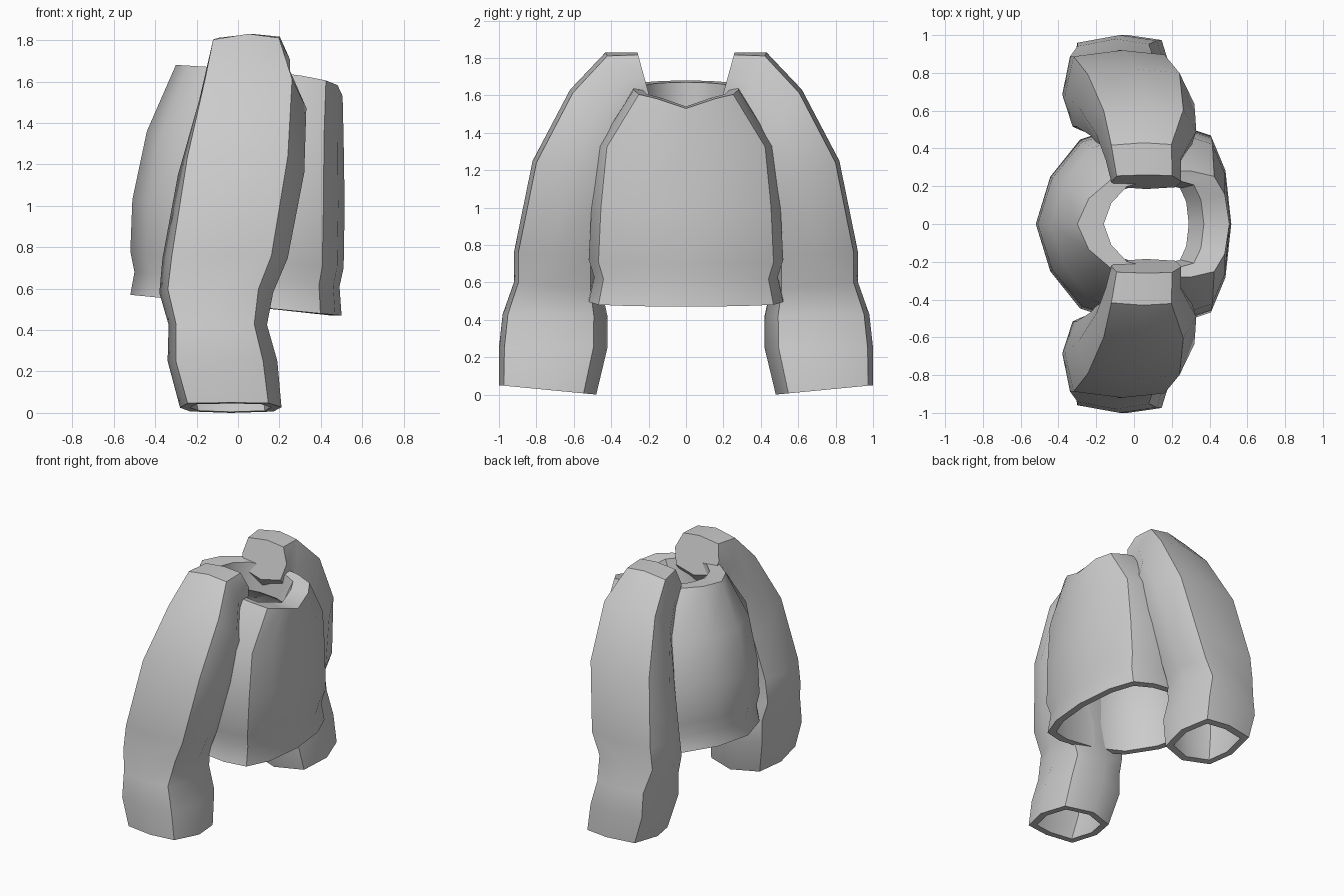
import bpy, bmesh, math
from mathutils import Vector

cube = bpy.data.objects.get("Cube")
if cube:
    bpy.data.objects.remove(cube, do_unlink=True)

cloth = bpy.data.materials.new("light_grey_cloth")
cloth.use_nodes = True
GREY = (0.6, 0.6, 0.6, 1)
cloth.diffuse_color = GREY
cloth.node_tree.nodes["Principled BSDF"].inputs["Base Color"].default_value = GREY


def loft(name, rings, loop=False, smooth=40):
    """Skin a list of equal-sized rings; loop joins last to first, else ends are capped."""
    bm = bmesh.new()
    rows = [[bm.verts.new(p) for p in ring] for ring in rings]
    n = len(rows[0])
    pairs = list(zip(rows, rows[1:])) + ([(rows[-1], rows[0])] if loop else [])
    for a, b in pairs:
        for i in range(n):
            j = (i + 1) % n
            bm.faces.new((a[i], a[j], b[j], b[i]))
    if not loop:
        bm.faces.new(rows[0])
        bm.faces.new(rows[-1])
    bmesh.ops.recalc_face_normals(bm, faces=bm.faces)
    mesh = bpy.data.meshes.new(name)
    bm.to_mesh(mesh)
    bm.free()
    mesh.materials.append(cloth)
    obj = bpy.data.objects.new(name, mesh)
    bpy.context.collection.objects.link(obj)
    bpy.ops.object.select_all(action='DESELECT')
    obj.select_set(True)
    bpy.context.view_layer.objects.active = obj
    bpy.ops.object.shade_smooth_by_angle(angle=math.radians(smooth))
    return obj


# Torso shell: plan outline shared by every level
half = [(1, 0), (.94, .56), (.8, .9), (.5, 1), (-.1, 1), (-.54, .86), (-.85, .48), (-1, 0)]
outline = half + [(x, -y) for x, y in half[-2:0:-1]]


def torso_ring(x_front, x_back, half_y, z_front, z_back, curve=1):
    mid, hx = (x_front + x_back) / 2, (x_front - x_back) / 2
    return [(mid + fx * hx, fy * half_y,
             z_front + (z_back - z_front) * ((1 - fx) / 2) ** curve)
            for fx, fy in outline]


outer = [(.50, -.52, .52, .47, .57), (.49, -.50, .49, .61, .68),
         (.51, -.52, .52, .70, .78), (.515, -.51, .505, 1.0, 1.03),
         (.51, -.44, .47, 1.32, 1.36), (.505, -.30, .28, 1.53, 1.68, .3)]
inner = [(.37, -.16, .23, 1.54, 1.67, .3), (.29, -.17, .21, 1.43, 1.46),
         (.44, -.37, .41, 1.28, 1.31), (.46, -.46, .46, .75, .8),
         (.45, -.47, .47, .47, .57)]
loft("torso", [torso_ring(*r) for r in outer + inner], loop=True, smooth=45)

# Sleeves: outer edge (y, z), inner edge (y, z), x range for each ring
sections = [((1.0, .05), (.48, 0), -.28, .21), ((1.0, .25), (.42, .25), -.34, .19),
            ((.98, .43), (.42, .42), -.335, .14), ((.92, .60), (.45, .56), -.38, .17),
            ((.92, .76), (.45, .73), -.365, .24), ((.82, 1.25), (.41, 1.05), -.29, .32),
            ((.62, 1.63), (.33, 1.28), -.20, .33), ((.43, 1.83), (.25, 1.44), -.15, .25),
            ((.26, 1.83), (.185, 1.56), -.12, .25)]
octagon = [(0, 1), (.74, .9), (1, .1), (.84, -.74), (0, -1), (-.8, -.72), (-1, 0), (-.85, .86)]


def sleeve_ring(section, side, scale=1):
    (yo, zo), (yi, zi), x0, x1 = section
    mid = Vector(((x0 + x1) / 2, (yo + yi) / 2, (zo + zi) / 2))
    across = Vector((0, yo - yi, zo - zi)) / 2
    along = Vector(((x1 - x0) / 2, 0, 0))
    pts = [mid + (along * u + across * v) * scale for u, v in octagon]
    return [(p.x, p.y * side, p.z) for p in pts]


for name, side in (("front_sleeve", -1), ("back_sleeve", 1)):
    # Lining runs down to the cuff, then the outside runs up to the neck
    lining = [sleeve_ring(s, side, .8) for s in sections[5::-1]]
    outside = [sleeve_ring(s, side) for s in sections]
    loft(name, lining + outside)
